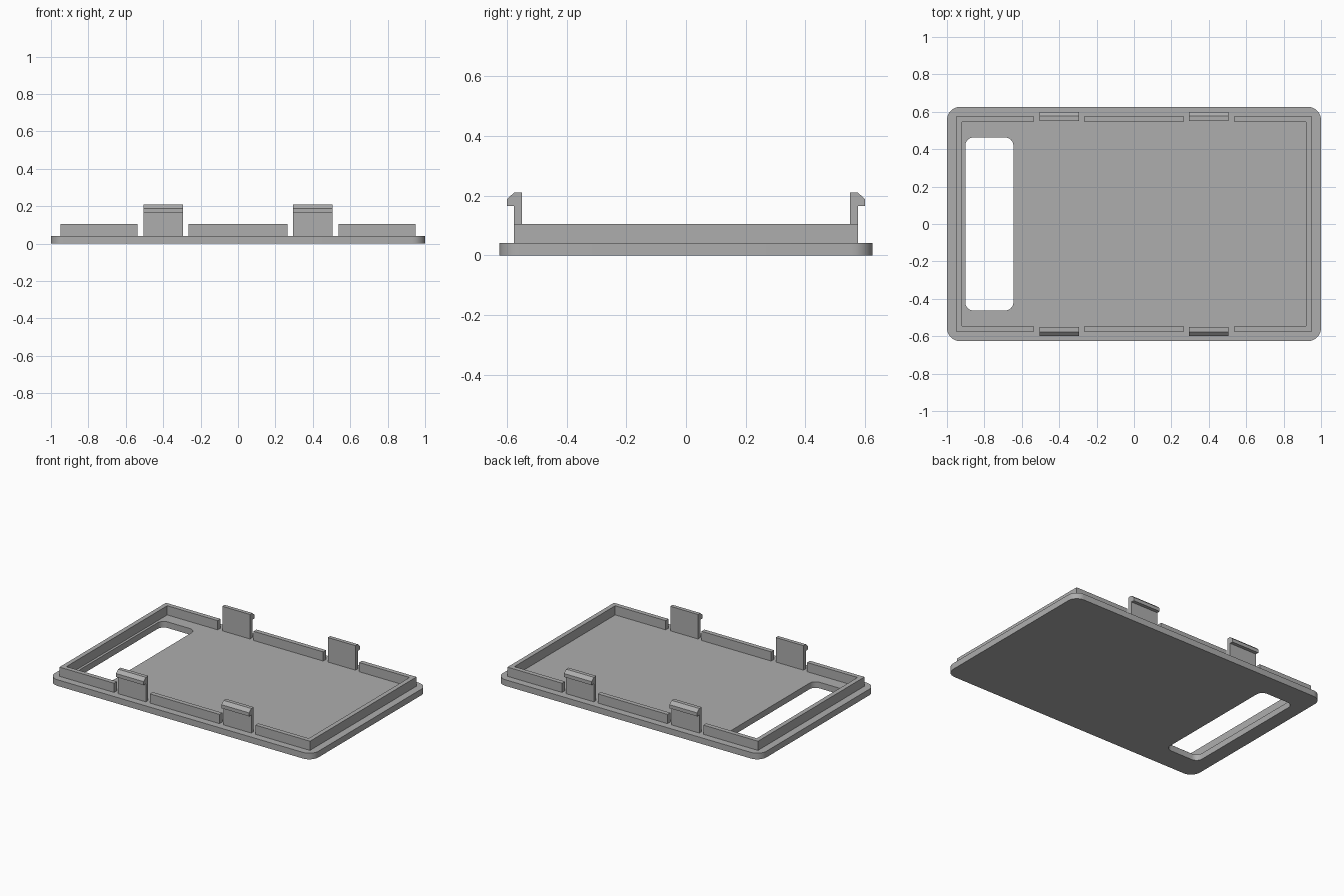
import bpy, bmesh, math
from mathutils import Vector

cube = bpy.data.objects.get("Cube")
if cube:
    bpy.data.objects.remove(cube, do_unlink=True)

grey = bpy.data.materials.new("plain grey")
grey.use_nodes = True
COLOUR = (0.42, 0.42, 0.42, 1)
grey.diffuse_color = COLOUR
grey.node_tree.nodes["Principled BSDF"].inputs["Base Color"].default_value = COLOUR

# Main dimensions
HX, HY, BASE = 1.0, 0.626, 0.042
RIM_X, RIM_Y, WALL, RIM_TOP = 0.95, 0.577, 0.031, 0.105
CLIP_X, CLIP_HALF, GAP_HALF = 0.4, 0.105, 0.136


def finish(name, bm, smooth=False):
    bmesh.ops.recalc_face_normals(bm, faces=bm.faces)
    mesh = bpy.data.meshes.new(name)
    bm.to_mesh(mesh)
    bm.free()
    mesh.materials.append(grey)
    obj = bpy.data.objects.new(name, mesh)
    bpy.context.collection.objects.link(obj)
    if smooth:
        bpy.ops.object.select_all(action='DESELECT')
        obj.select_set(True)
        bpy.context.view_layer.objects.active = obj
        bpy.ops.object.shade_smooth_by_angle(angle=math.radians(30))
    return obj


def prism(name, points, offset):
    """Extrude a closed outline of 3D points along an offset."""
    bm = bmesh.new()
    face = bm.faces.new([bm.verts.new(p) for p in points])
    ext = bmesh.ops.extrude_face_region(bm, geom=[face])
    verts = [g for g in ext["geom"] if isinstance(g, bmesh.types.BMVert)]
    bmesh.ops.translate(bm, verts=verts, vec=Vector(offset))
    return finish(name, bm)


def rounded_rect(x0, x1, y0, y1, r, steps=8):
    corners = [(x1 - r, y1 - r), (x0 + r, y1 - r), (x0 + r, y0 + r), (x1 - r, y0 + r)]
    pts = []
    for k, (cx, cy) in enumerate(corners):
        for i in range(steps + 1):
            a = math.pi / 2 * (k + i / steps)
            pts.append((cx + r * math.cos(a), cy + r * math.sin(a)))
    return pts


# Base plate with a rounded slot: four matching loops joined into a closed ring
bm = bmesh.new()
outer = rounded_rect(-HX, HX, -HY, HY, 0.07)
slot = rounded_rect(-0.902, -0.645, -0.463, 0.463, 0.045)
loops = [[bm.verts.new((x, y, z)) for x, y in pts]
         for pts, z in ((outer, 0), (outer, BASE), (slot, BASE), (slot, 0))]
n = len(outer)
for k in range(4):
    a, b = loops[k], loops[(k + 1) % 4]
    for i in range(n):
        j = (i + 1) % n
        bm.faces.new((a[i], a[j], b[j], b[i]))
finish("base_plate", bm, smooth=True)

# Rim: a bracket at each end and a straight wall in the middle of each long side
rise = (0, 0, RIM_TOP - BASE)
end_x = CLIP_X + GAP_HALF
in_x, in_y = RIM_X - WALL, RIM_Y - WALL
bracket = [(end_x, RIM_Y), (RIM_X, RIM_Y), (RIM_X, -RIM_Y), (end_x, -RIM_Y),
           (end_x, -in_y), (in_x, -in_y), (in_x, in_y), (end_x, in_y)]
for side, s in (("left", 1), ("right", -1)):
    prism(f"rim_end_{side}", [(s * x, y, BASE) for x, y in bracket], rise)

mid_x = CLIP_X - GAP_HALF
for side, s in (("front", -1), ("back", 1)):
    wall = [(-mid_x, in_y), (mid_x, in_y), (mid_x, RIM_Y), (-mid_x, RIM_Y)]
    prism(f"rim_middle_{side}", [(x, s * y, BASE) for x, y in wall], rise)

# Snap clips with hooks facing outward
hook = [(0.551, BASE), (RIM_Y, BASE), (RIM_Y, 0.165), (0.6, 0.165),
        (0.6, 0.189), (RIM_Y, 0.21), (0.551, 0.21)]
for side, s in (("front", -1), ("back", 1)):
    for hand, h in (("left", 1), ("right", -1)):
        x0 = h * CLIP_X - CLIP_HALF
        prism(f"clip_{side}_{hand}", [(x0, s * y, z) for y, z in hook],
              (2 * CLIP_HALF, 0, 0))
